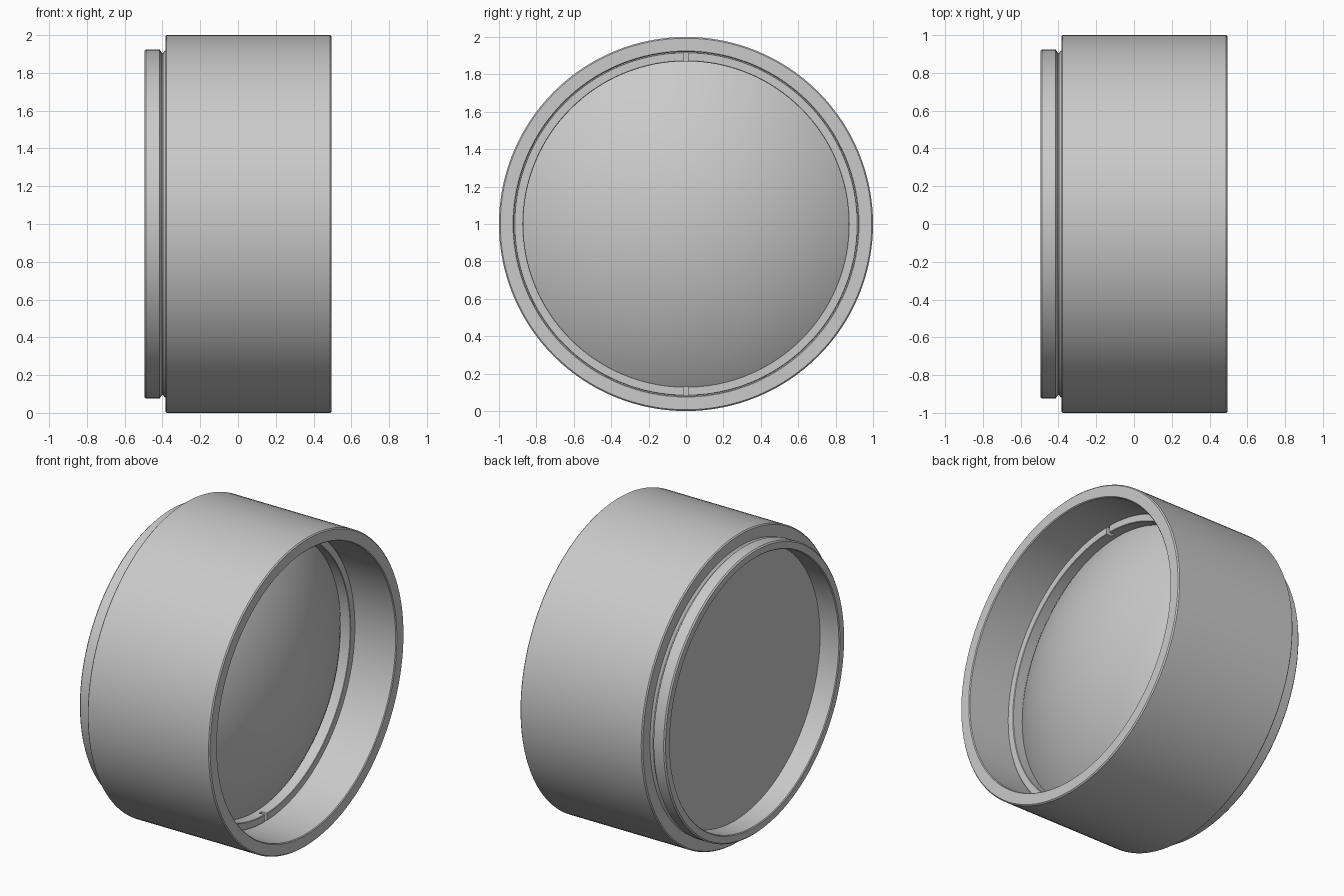
import bpy, bmesh, math
from mathutils import Vector

if "Cube" in bpy.data.objects:
    bpy.data.objects.remove(bpy.data.objects["Cube"], do_unlink=True)

SIDES = 128
CENTRE = Vector((0, 0, 1))


def material(name, value):
    mat = bpy.data.materials.new(name)
    mat.use_nodes = True
    colour = (value, value, value, 1)
    mat.diffuse_color = colour
    mat.node_tree.nodes["Principled BSDF"].inputs["Base Color"].default_value = colour
    return mat


grey = material("plain grey", 0.59)


def finish(obj):
    bpy.ops.object.select_all(action="DESELECT")
    obj.select_set(True)
    bpy.context.view_layer.objects.active = obj
    bpy.ops.object.shade_smooth_by_angle(angle=math.radians(25))


def lathe(name, profile, closed):
    """Spin (x, radius) points around the x axis at the model's centre."""
    bm = bmesh.new()
    verts = [bm.verts.new(CENTRE + Vector((x, 0, r))) for x, r in profile]
    pairs = list(zip(verts, verts[1:]))
    if closed:
        pairs.append((verts[-1], verts[0]))
    edges = [bm.edges.new(pair) for pair in pairs]
    bmesh.ops.spin(bm, geom=verts + edges, cent=CENTRE, axis=(1, 0, 0),
                   angle=math.tau, steps=SIDES, use_duplicate=False)
    bmesh.ops.remove_doubles(bm, verts=bm.verts, dist=0.0002)
    bmesh.ops.recalc_face_normals(bm, faces=bm.faces)
    mesh = bpy.data.meshes.new(name)
    bm.to_mesh(mesh)
    bm.free()
    mesh.materials.append(grey)
    obj = bpy.data.objects.new(name, mesh)
    bpy.context.collection.objects.link(obj)
    return obj


def cap(edge_x, edge_r, sag, outer_r, steps=24):
    """Spherical cap from the axis to outer_r, passing (edge_x, edge_r)."""
    radius = (edge_r ** 2 + sag ** 2) / (2 * sag)
    sweep = math.asin(outer_r / radius)
    return [(edge_x + sag - radius * (1 - math.cos(sweep * i / steps)),
             radius * math.sin(sweep * i / steps)) for i in range(steps + 1)]


# Barrel with a rear mounting flange, V-shaped relief groove and stepped bore
barrel = lathe("barrel", [
    (0.488, 1.0), (0.495, 0.993), (0.495, 0.925), (0.49, 0.92),
    (-0.355, 0.92), (-0.355, 0.87), (-0.49, 0.87), (-0.495, 0.875),
    (-0.495, 0.917), (-0.487, 0.925), (-0.415, 0.925), (-0.402, 0.905),
    (-0.397, 0.905), (-0.385, 0.92), (-0.385, 0.993), (-0.378, 1.0)], True)
finish(barrel)

# Lens: strongly domed front, almost flat hollow rear
front = cap(0.13, 0.87, 0.27, 0.915)
rear = cap(-0.355, 0.87, 0.015, 0.915)
lens = lathe("lens", front + rear[::-1], False)
finish(lens)

# Retaining ring with two spanner slots
ring = lathe("retaining_ring", [
    (0.09, 0.87), (0.197, 0.87), (0.2, 0.873),
    (0.2, 0.915), (0.197, 0.918), (0.09, 0.918)], True)
bpy.ops.mesh.primitive_cube_add(size=1, location=(0.2, 0, 1))
cutter = bpy.context.object
cutter.name = "slot_cutter"
cutter.scale = (0.08, 0.024, 1.95)
cutter.hide_render = True
slots = ring.modifiers.new("slots", "BOOLEAN")
slots.operation = "DIFFERENCE"
slots.solver = "EXACT"
slots.object = cutter
bpy.ops.object.select_all(action="DESELECT")
ring.select_set(True)
bpy.context.view_layer.objects.active = ring
bpy.ops.object.modifier_apply(modifier="slots")
bpy.data.objects.remove(cutter, do_unlink=True)
finish(ring)
